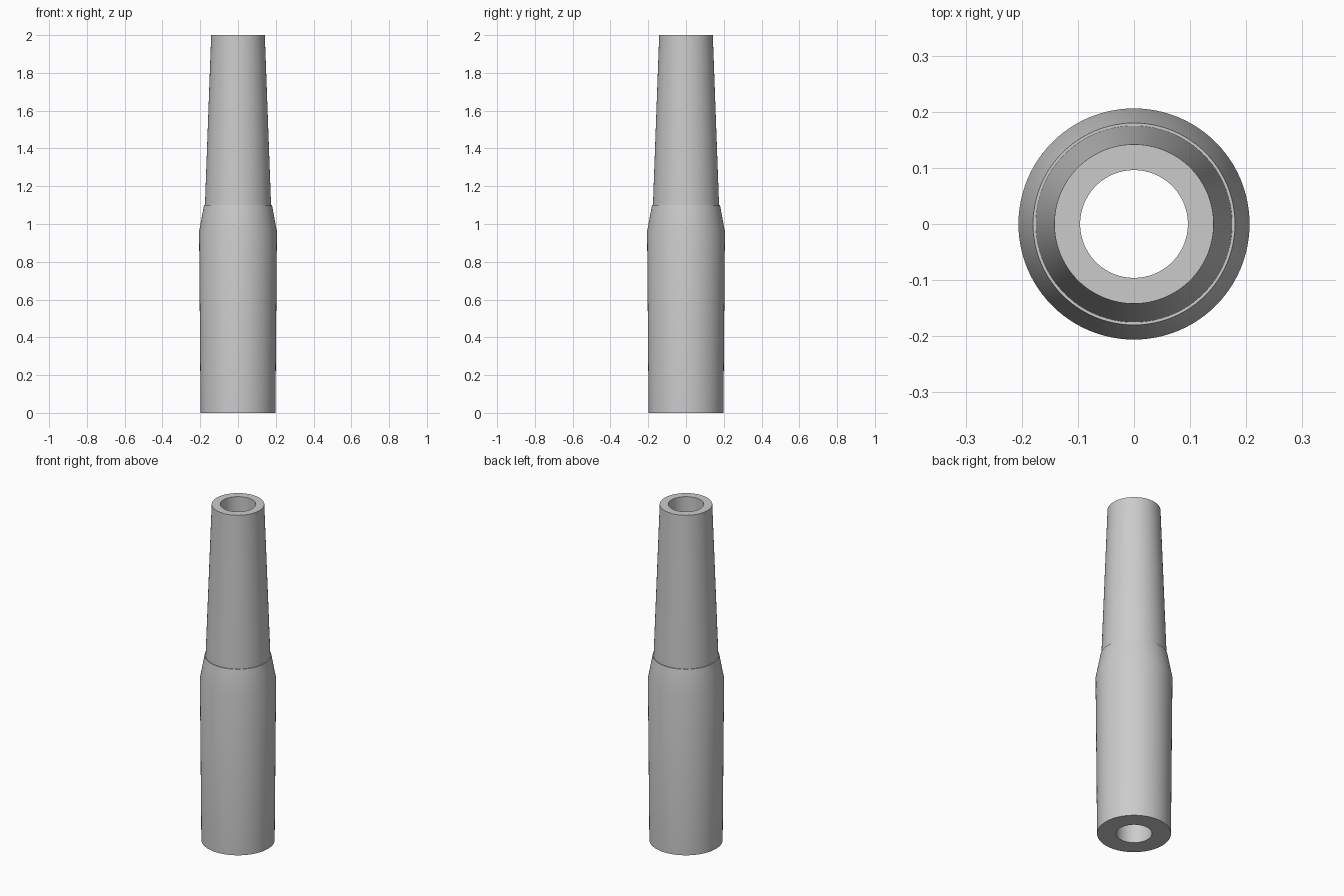
import bpy
import bmesh
import math
from mathutils import Vector

SEGMENTS = 96
BORE = 0.096

cube = bpy.data.objects.get("Cube")
if cube:
    bpy.data.objects.remove(cube, do_unlink=True)


def make_material(name, color):
    mat = bpy.data.materials.new(name)
    mat.use_nodes = True
    mat.diffuse_color = color
    mat.node_tree.nodes["Principled BSDF"].inputs["Base Color"].default_value = color
    return mat


def lathe(name, profile, mat):
    """Spin a closed (radius, height) profile around the z axis."""
    bm = bmesh.new()
    verts = [bm.verts.new((r, 0, z)) for r, z in profile]
    edges = [bm.edges.new((v, verts[(i + 1) % len(verts)])) for i, v in enumerate(verts)]
    bmesh.ops.spin(bm, geom=verts + edges, cent=Vector(), axis=(0, 0, 1),
                   angle=math.tau, steps=SEGMENTS, use_duplicate=False)
    bmesh.ops.remove_doubles(bm, verts=bm.verts[:], dist=0.0001)
    bmesh.ops.recalc_face_normals(bm, faces=bm.faces[:])
    mesh = bpy.data.meshes.new(name)
    bm.to_mesh(mesh)
    bm.free()
    mesh.materials.append(mat)
    obj = bpy.data.objects.new(name, mesh)
    bpy.context.collection.objects.link(obj)
    bpy.ops.object.select_all(action='DESELECT')
    obj.select_set(True)
    bpy.context.view_layer.objects.active = obj
    bpy.ops.object.shade_smooth_by_angle(angle=math.radians(30))
    return obj


grey = make_material("light grey", (0.6, 0.6, 0.6, 1))

# Hollow sleeve: flared body, sloped shoulder, small ledge, tapered neck, straight bore
lathe("tapered_sleeve", [
    (BORE, 0),
    (0.198, 0),
    (0.206, 0.96),
    (0.18, 1.1),
    (0.175, 1.1),
    (0.142, 2),
    (BORE, 2),
], grey)
